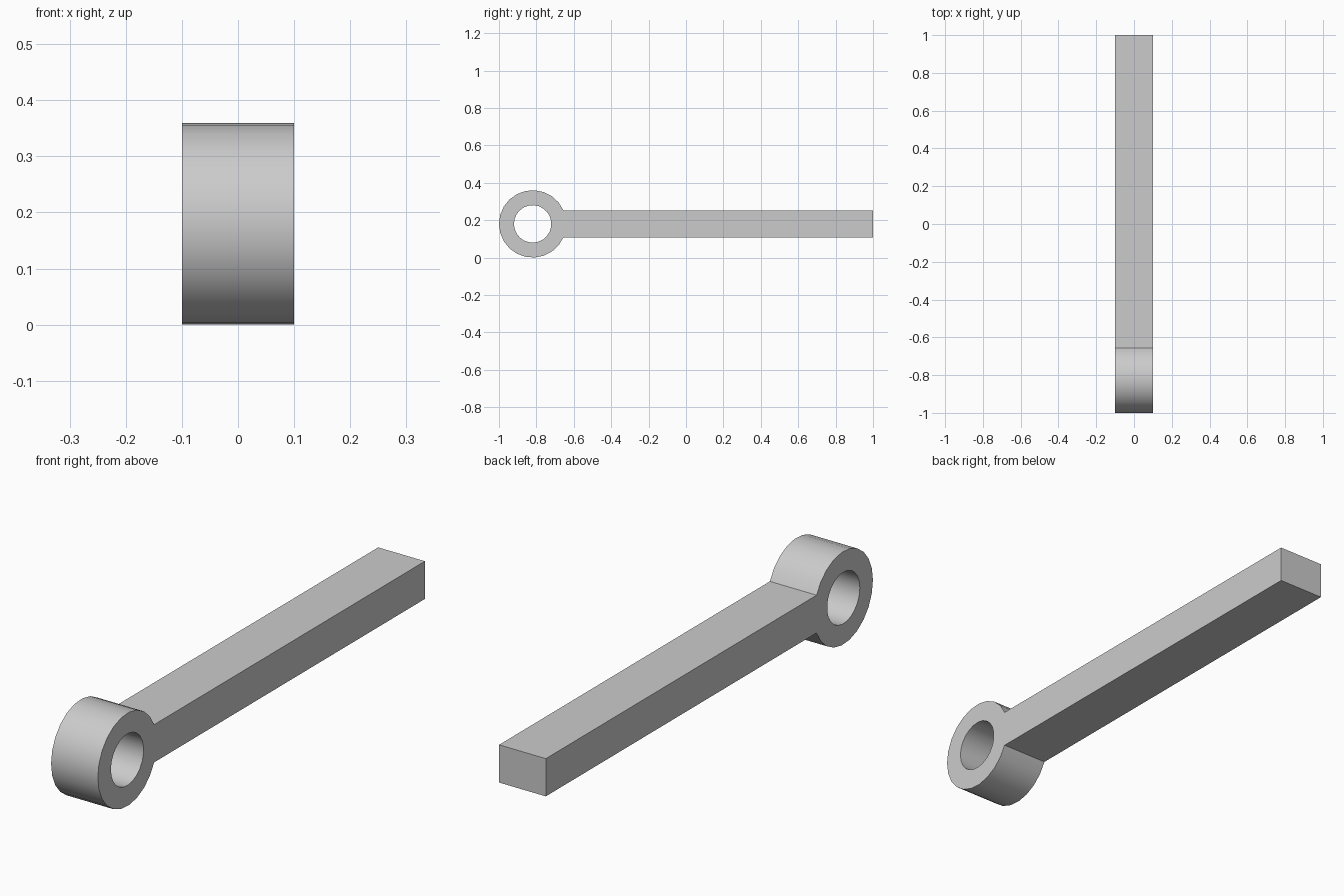
import bpy, bmesh, math

if "Cube" in bpy.data.objects:
    bpy.data.objects.remove(bpy.data.objects["Cube"], do_unlink=True)

HALF_WIDTH = 0.1
EYE_Y, EYE_Z = -0.82, 0.18
OUTER, HOLE = 0.18, 0.1
BAR_HALF, BAR_END = 0.073, 1.0
ARC, WEB = 20, 3          # segments around the eye, and across the bar root

grey = bpy.data.materials.new("plain_grey")
grey.use_nodes = True
colour = (0.6, 0.6, 0.6, 1)
grey.diffuse_color = colour
grey.node_tree.nodes["Principled BSDF"].inputs["Base Color"].default_value = colour

bm = bmesh.new()


def point(radius, angle):
    return bm.verts.new((-HALF_WIDTH, EYE_Y + radius * math.cos(angle),
                         EYE_Z + radius * math.sin(angle)))


# Eye: a ring of quads that opens where the bar joins
root = math.asin(BAR_HALF / OUTER)
angles = [root + (2 * math.pi - 2 * root) * i / ARC for i in range(ARC + 1)]
outer = [point(OUTER, a) for a in angles]
inner = [point(HOLE, a) for a in angles]
for i in range(ARC):
    bm.faces.new((outer[i], outer[i + 1], inner[i + 1], inner[i]))

# Web between the hole and the bar root
web = [point(HOLE, -root + 2 * root * i / WEB) for i in range(1, WEB)]
bm.faces.new([outer[0], inner[0]] + web[::-1] + [inner[-1], outer[-1]])

# Bar
top, bottom = (bm.verts.new((-HALF_WIDTH, BAR_END, EYE_Z + s * BAR_HALF)) for s in (1, -1))
bm.faces.new((outer[0], outer[-1], bottom, top))

# Thicken the side profile across the full width
solid = bmesh.ops.extrude_face_region(bm, geom=bm.faces[:])
moved = [g for g in solid["geom"] if isinstance(g, bmesh.types.BMVert)]
bmesh.ops.translate(bm, verts=moved, vec=(2 * HALF_WIDTH, 0, 0))
bmesh.ops.recalc_face_normals(bm, faces=bm.faces[:])

mesh = bpy.data.meshes.new("rod_with_eye")
bm.to_mesh(mesh)
bm.free()
mesh.materials.append(grey)
rod = bpy.data.objects.new("rod_with_eye", mesh)
bpy.context.collection.objects.link(rod)

# Smooth the round walls, keep the edges crisp
bpy.ops.object.select_all(action="DESELECT")
rod.select_set(True)
bpy.context.view_layer.objects.active = rod
bpy.ops.object.shade_smooth_by_angle(angle=math.radians(30))
